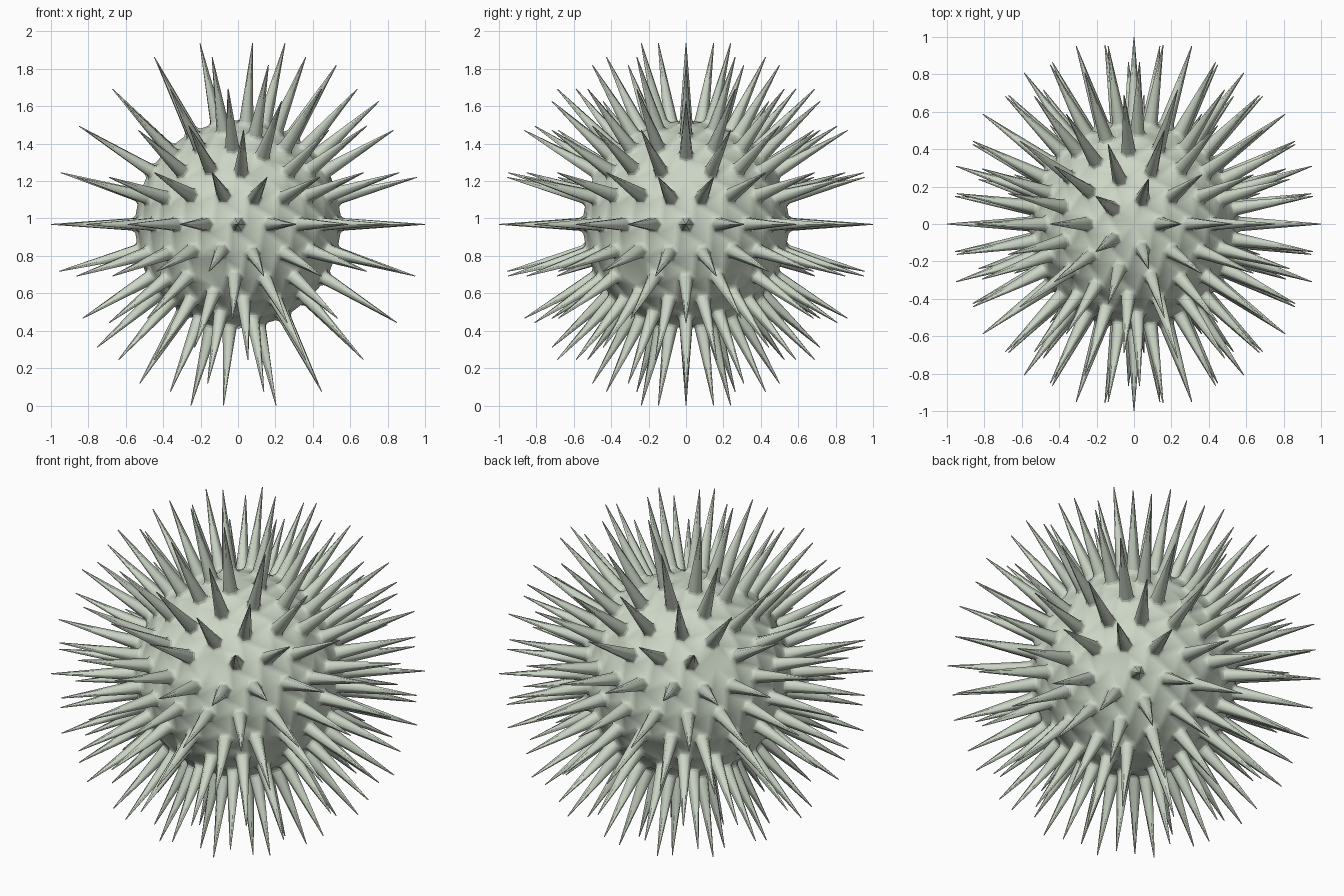
import bpy, bmesh

if "Cube" in bpy.data.objects:
    bpy.data.objects.remove(bpy.data.objects["Cube"])

BODY_R = 0.557     # radius of the round body
TIP_R = 1.0        # distance of spike tips from the centre
BASE = 0.056       # size of the low mound under each spike
TIP_SCALE = 0.07   # tip width relative to spike base

# Round body: icosphere with its pole along z
bm = bmesh.new()
bmesh.ops.create_icosphere(bm, subdivisions=3, radius=BODY_R)

# Spikes stand on every six-way corner; the twelve five-way corners stay bare
corners = [v for v in bm.verts if len(v.link_edges) == 6]
dirs = [v.co.normalized() for v in corners]
bmesh.ops.bevel(bm, geom=corners, offset=BASE, offset_type='OFFSET',
                segments=1, profile=0.5, affect='VERTICES')
bm.normal_update()


def nearest(p):
    p = p.normalized()
    return max(dirs, key=lambda k: k.dot(p))


caps = []
for f in bm.faces:
    c = f.calc_center_median()
    if nearest(c).dot(c.normalized()) > 0.998:
        caps.append(f)


def sharpen_rims():
    for f in caps:
        for e in f.edges:
            e.smooth = False


# Low mound, then a narrow rim around the spike foot
bmesh.ops.inset_individual(bm, faces=caps, thickness=0.011, depth=0.012,
                           use_even_offset=True)
sharpen_rims()

# Long tapering spike with a tiny blunt tip
bmesh.ops.inset_individual(bm, faces=caps, thickness=0.004, depth=0.012,
                           use_even_offset=True)
bmesh.ops.inset_individual(bm, faces=caps, thickness=0.002, depth=0.0,
                           use_even_offset=True)
for f in caps:
    c = f.calc_center_median()
    d = nearest(c)
    for v in f.verts:
        v.co = d * TIP_R + (v.co - c) * TIP_SCALE
sharpen_rims()

# Stand on the ground
low = min(v.co.z for v in bm.verts)
bmesh.ops.translate(bm, verts=bm.verts[:], vec=(0, 0, -low))
bmesh.ops.recalc_face_normals(bm, faces=bm.faces[:])
for f in bm.faces:
    f.smooth = True

mesh = bpy.data.meshes.new("spiky_ball")
bm.to_mesh(mesh)
bm.free()
obj = bpy.data.objects.new("spiky_ball", mesh)
bpy.context.collection.objects.link(obj)

# Pale sage colour
mat = bpy.data.materials.new("pale sage")
mat.diffuse_color = (0.60, 0.67, 0.56, 1.0)
mat.use_nodes = True
mat.node_tree.nodes["Principled BSDF"].inputs["Base Color"].default_value = mat.diffuse_color
mesh.materials.append(mat)
